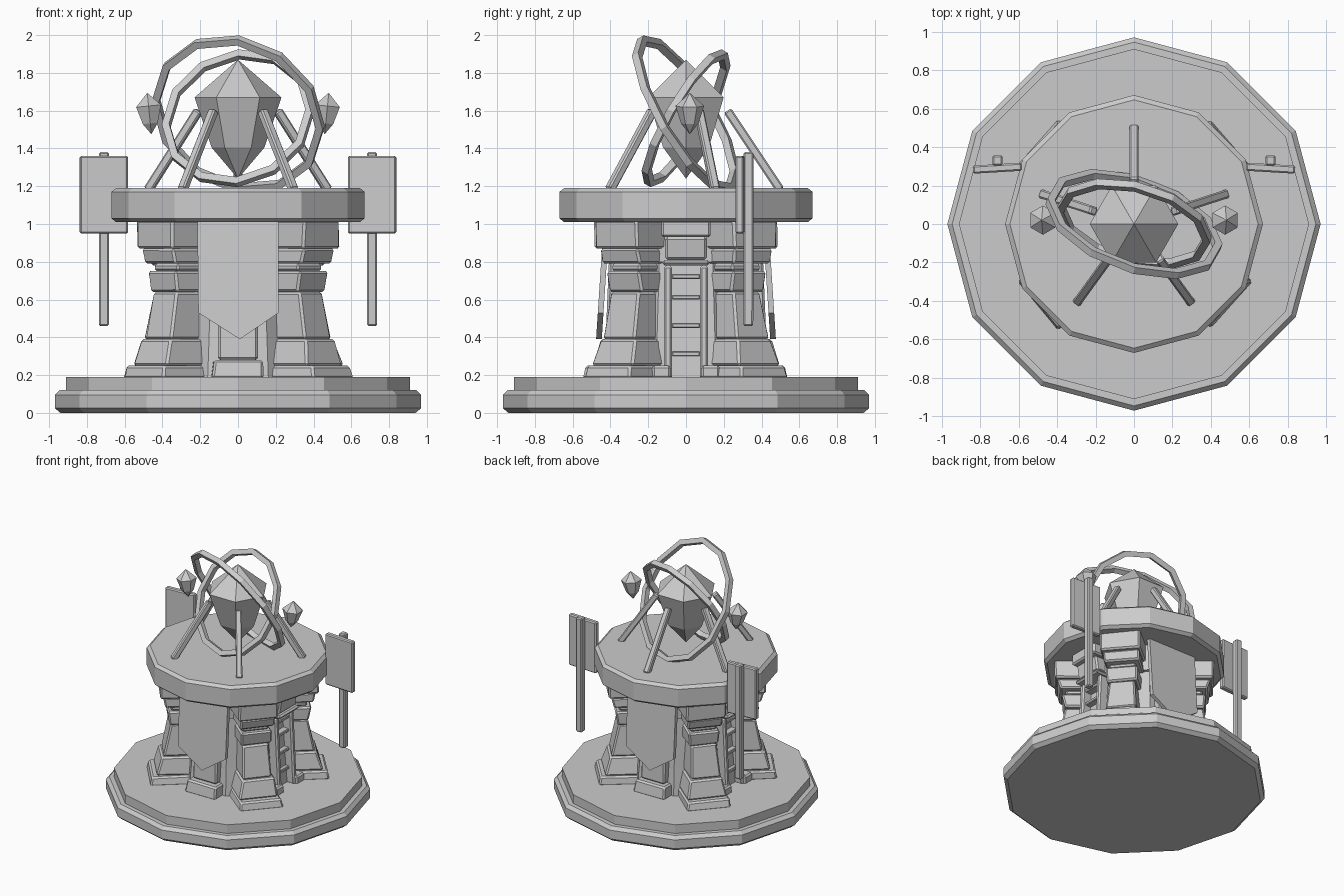
import bpy, bmesh, math, random
from math import sin, cos, pi, radians
from mathutils import Vector, Matrix

if "Cube" in bpy.data.objects:
    bpy.data.objects.remove(bpy.data.objects["Cube"])

random.seed(4)


def finish(name, bm, bevel=0.0, matrix=None):
    bmesh.ops.recalc_face_normals(bm, faces=bm.faces[:])
    me = bpy.data.meshes.new(name)
    bm.to_mesh(me)
    bm.free()
    ob = bpy.data.objects.new(name, me)
    bpy.context.collection.objects.link(ob)
    if matrix:
        ob.matrix_world = matrix
    if bevel:
        m = ob.modifiers.new("bevel", 'BEVEL')
        m.width, m.segments, m.limit_method = bevel, 1, 'ANGLE'
    return ob


def lathe(name, prof, n, phase=0.0, matrix=None):
    """Faceted solid from (radius, z) rows; radius 0 makes a tip."""
    bm = bmesh.new()
    rows = []
    for r, z in prof:
        k = 1 if r == 0 else n
        rows.append([bm.verts.new((r * cos(phase + 2 * pi * i / n),
                                   r * sin(phase + 2 * pi * i / n), z)) for i in range(k)])
    for a, b in zip(rows, rows[1:]):
        for i in range(n):
            j = (i + 1) % n
            quad = [a[i % len(a)], a[j % len(a)], b[j % len(b)], b[i % len(b)]]
            bm.faces.new(list(dict.fromkeys(quad)))
    for row in (rows[0], rows[-1]):
        if len(row) > 1:
            bm.faces.new(row)
    return finish(name, bm, 0, matrix)


def block(name, x0, x1, w, z0, z1, ang=0.0, tx0=None, tx1=None, tw=None, off=0.0, bevel=0.012, jit=0.0):
    """Tapered stone: x is the radial direction, w the half width, turned by ang."""
    tx0 = x0 if tx0 is None else tx0
    tx1 = x1 if tx1 is None else tx1
    tw = w if tw is None else tw
    bm = bmesh.new()
    lo = [bm.verts.new((x, y + off, z0)) for x, y in ((x0, -w), (x1, -w), (x1, w), (x0, w))]
    hi = [bm.verts.new((x, y + off, z1)) for x, y in ((tx0, -tw), (tx1, -tw), (tx1, tw), (tx0, tw))]
    for v in lo + hi:
        v.co += Vector((random.uniform(-jit, jit), random.uniform(-jit, jit), 0))
    bm.faces.new(lo)
    bm.faces.new(hi)
    for i in range(4):
        j = (i + 1) % 4
        bm.faces.new((lo[i], lo[j], hi[j], hi[i]))
    return finish(name, bm, bevel, Matrix.Rotation(ang, 4, 'Z'))


def beam(name, a, b, t):
    a, b = Vector(a), Vector(b)
    bm = bmesh.new()
    bmesh.ops.create_cube(bm, size=1)
    bmesh.ops.scale(bm, vec=(t, t, (b - a).length), verts=bm.verts)
    d = (b - a).normalized()
    side = Vector((0, 0, 1)).cross(d).normalized()
    rot = Matrix((side, d.cross(side), d)).transposed().to_4x4()
    return finish(name, bm, 0.008, Matrix.Translation((a + b) / 2) @ rot)


# Stepped twelve-sided base and round table top
lathe("base", [(.94, 0), (.97, .025), (.97, .095), (.945, .12), (.91, .12), (.91, .19)], 12)
lathe("top_disc", [(.645, 1.01), (.67, 1.03), (.67, 1.17), (.645, 1.19)], 12)

# Central core with a wider collar
lathe("core", [(.42, .18), (.40, .4), (.37, .8), (.40, .8), (.40, 1.02)], 8, pi / 8)

# Four diagonal stone pillars
for k, a in enumerate((40, 140, 220, 320)):
    a = radians(a)
    block("pillar_plinth", .30, .66, .165, .18, .25, a, tx1=.645, tw=.155, jit=.008)
    block("pillar_foot", .30, .61, .145, .25, .39, a, tx1=.565, tw=.12, jit=.008)
    block("pillar_shaft", .30, .555, .112, .39, .64, a, tx1=.505, tw=.095, jit=.005)
    block("pillar_neck", .30, .51, .115, .64, .75, a, tx1=.53, jit=.006)
    block("pillar_band", .30, .50, .10, .75, .79, a)
    block("pillar_capital", .30, .54, .13, .79, .87, a, tx1=.56, jit=.006)
    block("pillar_crown", .30, .58, .15, .87, 1.02, a, jit=.006)

# Front and back: pilaster with a pointed banner
for a in (-pi / 2, pi / 2):
    block("pilaster_foot", .30, .485, .14, .18, .28, a, tx1=.47, tw=.13, jit=.006)
    block("pilaster", .30, .43, .105, .28, 1.0, a, tx1=.40)
    bm = bmesh.new()
    outline = [(-.215, 1.02), (-.21, .53), (.01, .39), (.215, .53), (.215, 1.02)]
    sets = [[bm.verts.new((d + .065 * (1.02 - z), y, z)) for y, z in outline] for d in (.405, .435)]
    for s in sets:
        bm.faces.new(s)
    for i in range(5):
        j = (i + 1) % 5
        bm.faces.new((sets[0][i], sets[0][j], sets[1][j], sets[1][i]))
    finish("banner", bm, 0, Matrix.Rotation(a, 4, 'Z'))

# Left and right: framed doorway with cross bars
for a in (0, pi):
    for s in (-1, 1):
        block("door_post", .30, .45, .022, .18, .78, a, tx1=.42, off=s * .095)
        block("door_foot", .30, .47, .05, .18, .25, a, off=s * .13)
    for z in (.30, .45, .60, .71):
        block("door_bar", .30, .405, .075, z, z + .025, a, bevel=.005)
    block("door_lintel", .30, .46, .125, .78, .81, a)
    block("door_frieze", .30, .44, .11, .81, .93, a, tx1=.46)
    block("door_cornice", .30, .49, .13, .93, 1.02, a)

# Five slanted struts around the crystal
for i in range(5):
    t = pi / 2 + 2 * pi * i / 5
    beam("strut", (.50 * cos(t), .50 * sin(t), 1.18), (.22 * cos(t), .22 * sin(t), 1.60), .046)

# Large crystal and two small floating ones
gem = [(0, -.33), (.14, -.165), (.23, .10), (0, .30)]
lathe("crystal", gem, 6, 0, Matrix.Translation((0, 0, 1.57)))
for s in (-1, 1):
    lathe("small_crystal", [(r * .33, z * .35) for r, z in gem], 6, pi / 6,
          Matrix.Translation((s * .47, .02, 1.59)) @ Matrix.Rotation(s * .1, 4, 'Y'))

# Two tilted faceted rings
for u, v, r, zc in (((.95, -.25, -.15), (0, -.51, .86), .475, 1.58),
                    ((.97, -.2, .1), (0, .5, .86), .41, 1.56)):
    u = Vector(u).normalized()
    v = Vector(v)
    v = (v - u * v.dot(u)).normalized()
    frame = Matrix((u, v, u.cross(v))).transposed().to_4x4()
    t, h = .04, .02
    prof = [(r - t, -h), (r, -h), (r, h), (r - t, h)]
    bm = bmesh.new()
    loops = [[bm.verts.new((p * cos(2 * pi * i / 12), p * sin(2 * pi * i / 12), z)) for p, z in prof]
             for i in range(12)]
    for i in range(12):
        a, b = loops[i], loops[(i + 1) % 12]
        for j in range(4):
            m = (j + 1) % 4
            bm.faces.new((a[j], b[j], b[m], a[m]))
    finish("orbit_ring", bm, 0, Matrix.Translation((0, 0, zc)) @ frame)

# Hovering sign boards on posts
for s in (-1, 1):
    beam("sign_post", (s * .71, .33, .46), (s * .71, .331, 1.38), .052)
    bm = bmesh.new()
    bmesh.ops.create_cube(bm, size=1)
    bmesh.ops.scale(bm, vec=(.255, .042, .41), verts=bm.verts)
    finish("sign_board", bm, .008,
           Matrix.Translation((s * .71, .29, 1.155)) @ Matrix.Rotation(-s * .06, 4, 'Z'))
